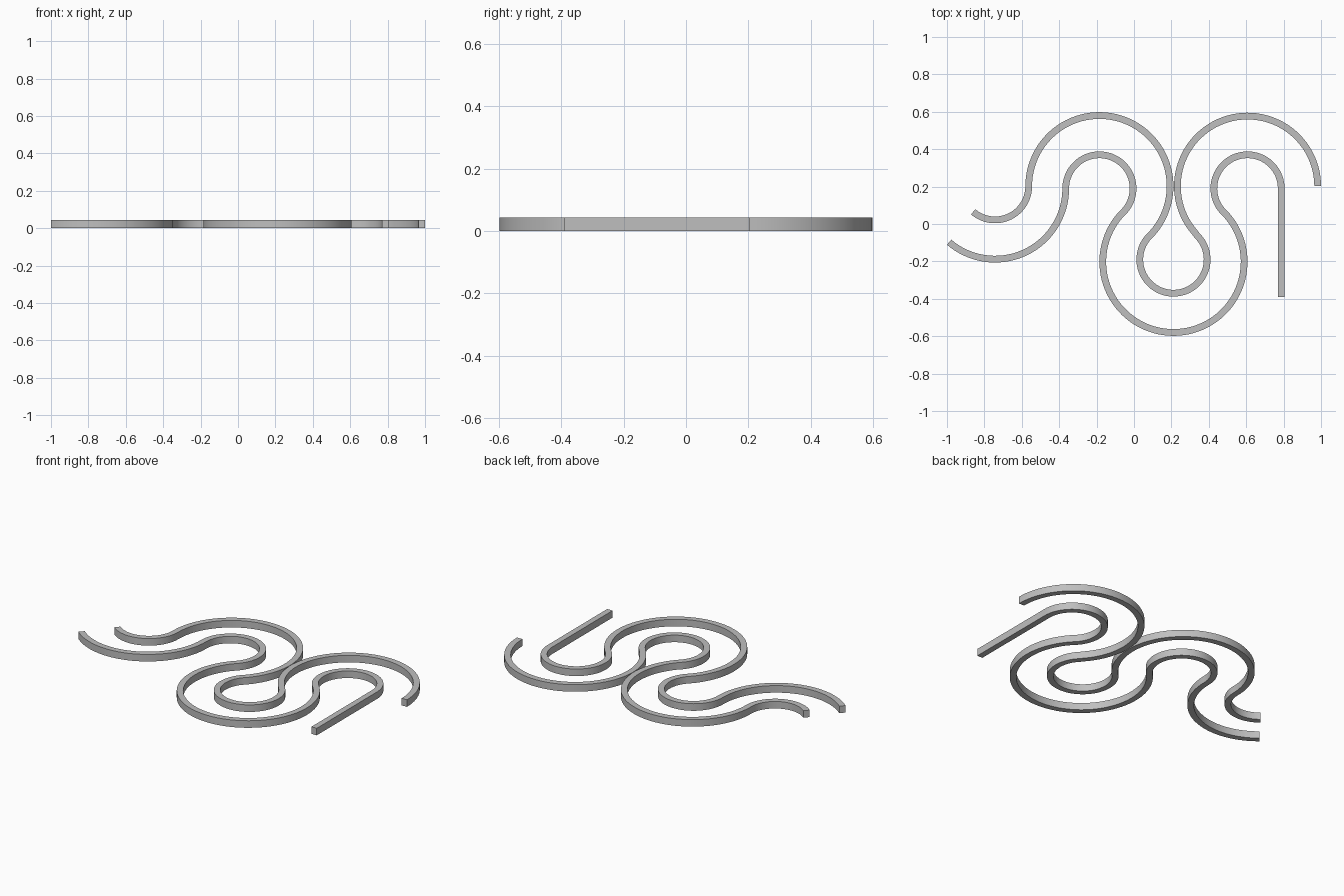
import bpy
import bmesh
from math import radians, cos, sin, ceil
from mathutils import Vector

cube = bpy.data.objects.get("Cube")
if cube:
    bpy.data.objects.remove(cube, do_unlink=True)

WIDTH, HEIGHT = 0.036, 0.043
SMALL, LARGE = 0.18, 0.378
CENTRES_X = (-0.743, -0.185, 0.211, 0.607)
# Start and end angle of each bend, from the track entrance to its exit
BENDS = ((229.5, 360), (180, -45), (135, 405), (225, 0))

grey = bpy.data.materials.new("plain grey")
grey.use_nodes = True
colour = (0.52, 0.52, 0.52, 1)
grey.diffuse_color = colour
grey.node_tree.nodes["Principled BSDF"].inputs["Base Color"].default_value = colour


def arc(centre, radius, start, end):
    """Points and sideways directions along one bend."""
    steps = ceil(abs(end - start) / 4)
    turn = 1 if end > start else -1
    for i in range(steps + 1):
        a = radians(start + (end - start) * i / steps)
        out = Vector((cos(a), sin(a), 0))
        yield centre + out * radius, out * turn


def wall_path(radii, shift):
    """Joins the four bends, leaving out doubled points at the joints."""
    path = []
    for x, side, radius, (start, end) in zip(CENTRES_X, (1, 1, -1, 1), radii, BENDS):
        centre = Vector((x, 0.196 * side + shift, 0))
        points = list(arc(centre, radius, start, end))
        path += points[1:] if path else points
    return path


def build_wall(name, path):
    """Sweeps a rectangular section along the path."""
    bm = bmesh.new()
    rings = []
    for point, side in path:
        offsets = ((-1, 0), (1, 0), (1, 1), (-1, 1))
        rings.append([bm.verts.new(point + side * s * WIDTH / 2 + Vector((0, 0, h * HEIGHT)))
                      for s, h in offsets])
    for a, b in zip(rings, rings[1:]):
        for i in range(4):
            j = (i + 1) % 4
            bm.faces.new((a[i], a[j], b[j], b[i]))
    bm.faces.new(rings[0])
    bm.faces.new(rings[-1])
    bmesh.ops.recalc_face_normals(bm, faces=bm.faces[:])
    mesh = bpy.data.meshes.new(name)
    bm.to_mesh(mesh)
    bm.free()
    mesh.materials.append(grey)
    obj = bpy.data.objects.new(name, mesh)
    bpy.context.collection.objects.link(obj)
    bpy.ops.object.select_all(action="DESELECT")
    obj.select_set(True)
    bpy.context.view_layer.objects.active = obj
    bpy.ops.object.shade_smooth_by_angle(angle=radians(30))


# Wall on the back side of the winding track
build_wall("back_wall", wall_path((SMALL, LARGE, SMALL, LARGE - 0.003), 0.006))

# Wall on the front side, ending in a straight run
front_path = wall_path((LARGE, SMALL, LARGE, SMALL), -0.006)
last, side = front_path[-1]
front_path.append((Vector((last.x, -0.39, 0)), side))
build_wall("front_wall", front_path)
